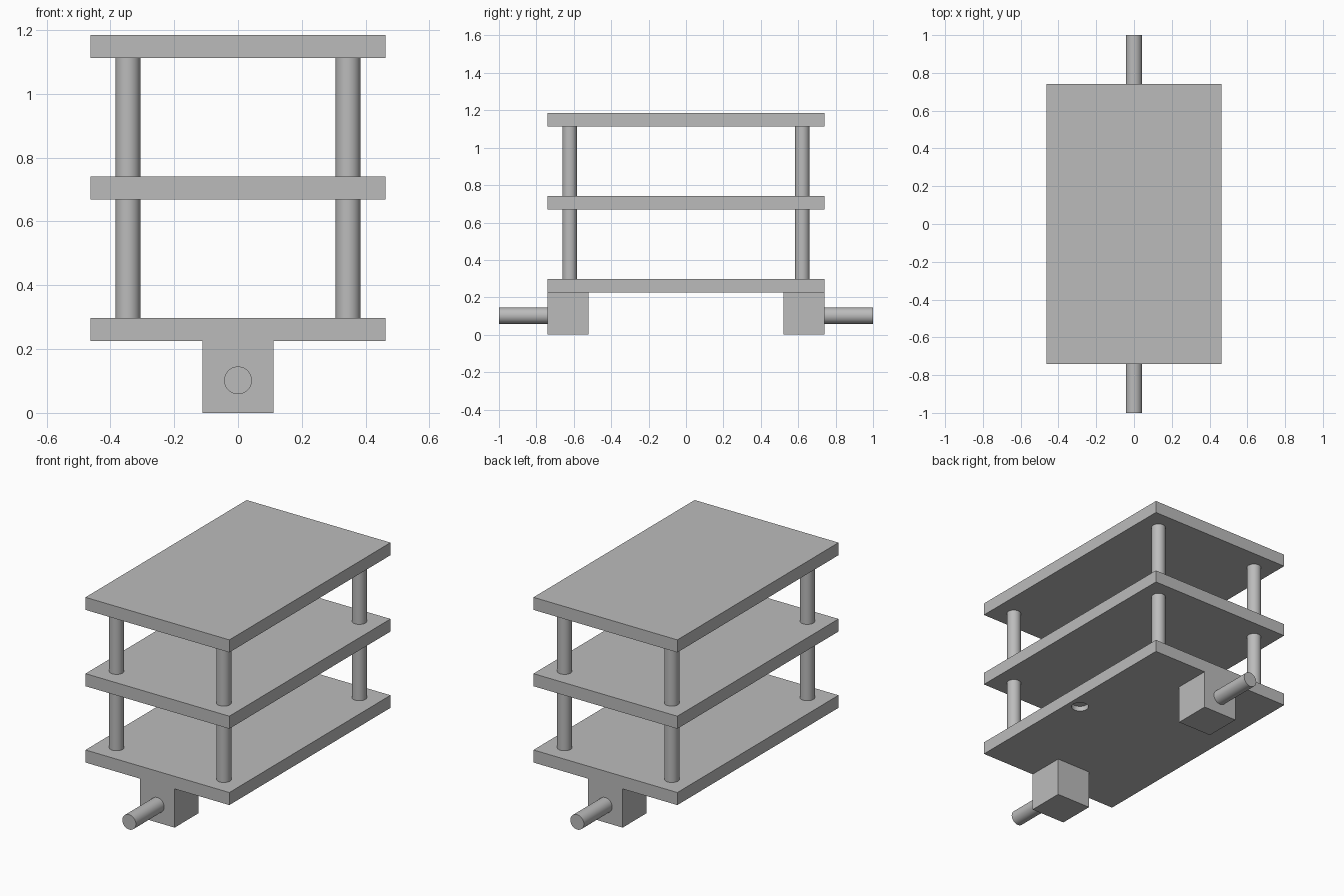
import bpy
import math

cube = bpy.data.objects.get("Cube")
if cube:
    bpy.data.objects.remove(cube, do_unlink=True)

GREY = (0.5, 0.5, 0.5, 1.0)
grey = bpy.data.materials.new("plain grey")
grey.use_nodes = True
grey.diffuse_color = GREY
grey.node_tree.nodes["Principled BSDF"].inputs["Base Color"].default_value = GREY


def finish(name):
    ob = bpy.context.object
    ob.name = name
    ob.data.materials.append(grey)
    return ob


def box(name, center, size):
    bpy.ops.mesh.primitive_cube_add(size=1, location=center)
    ob = finish(name)
    ob.scale = size
    bpy.ops.object.transform_apply(location=False, rotation=False, scale=True)
    return ob


def cylinder(name, center, radius, length, along_y=False):
    tilt = math.pi / 2 if along_y else 0
    bpy.ops.mesh.primitive_cylinder_add(vertices=48, radius=radius, depth=length,
                                        location=center, rotation=(tilt, 0, 0))
    ob = finish(name)
    bpy.ops.object.shade_smooth_by_angle(angle=math.radians(35))
    return ob


WIDTH, LENGTH, THICK = 0.925, 1.48, 0.073
BASE, STEP = 0.225, 0.4435

# Three stacked shelves
shelves = [box(f"{level}_shelf", (0, 0, BASE + i * STEP + THICK / 2), (WIDTH, LENGTH, THICK))
           for i, level in enumerate(("bottom", "middle", "top"))]

# Posts between the shelves
gap = STEP - THICK
for i, level in enumerate(("lower", "upper")):
    z = BASE + THICK + i * STEP + gap / 2
    for sx, side in ((1, "left"), (-1, "right")):
        for sy, end in ((-1, "front"), (1, "back")):
            cylinder(f"{level}_{end}_{side}_post", (sx * 0.345, sy * 0.622, z), 0.039, gap)

# Bearing blocks with axle stubs at both ends
for sy, end in ((-1, "front"), (1, "back")):
    box(f"{end}_block", (0, sy * 0.63, BASE / 2), (0.222, 0.22, BASE))
    cylinder(f"{end}_axle", (0, sy * 0.87, 0.102), 0.0435, 0.26, along_y=True)

# Blind hole in the underside of the bottom shelf
cutter = cylinder("hole_cutter", (0.39, 0, BASE), 0.047, 0.06)
cutter.hide_render = True
cutter.hide_set(True)
hole = shelves[0].modifiers.new("blind hole", 'BOOLEAN')
hole.operation = 'DIFFERENCE'
hole.solver = 'EXACT'
hole.object = cutter
